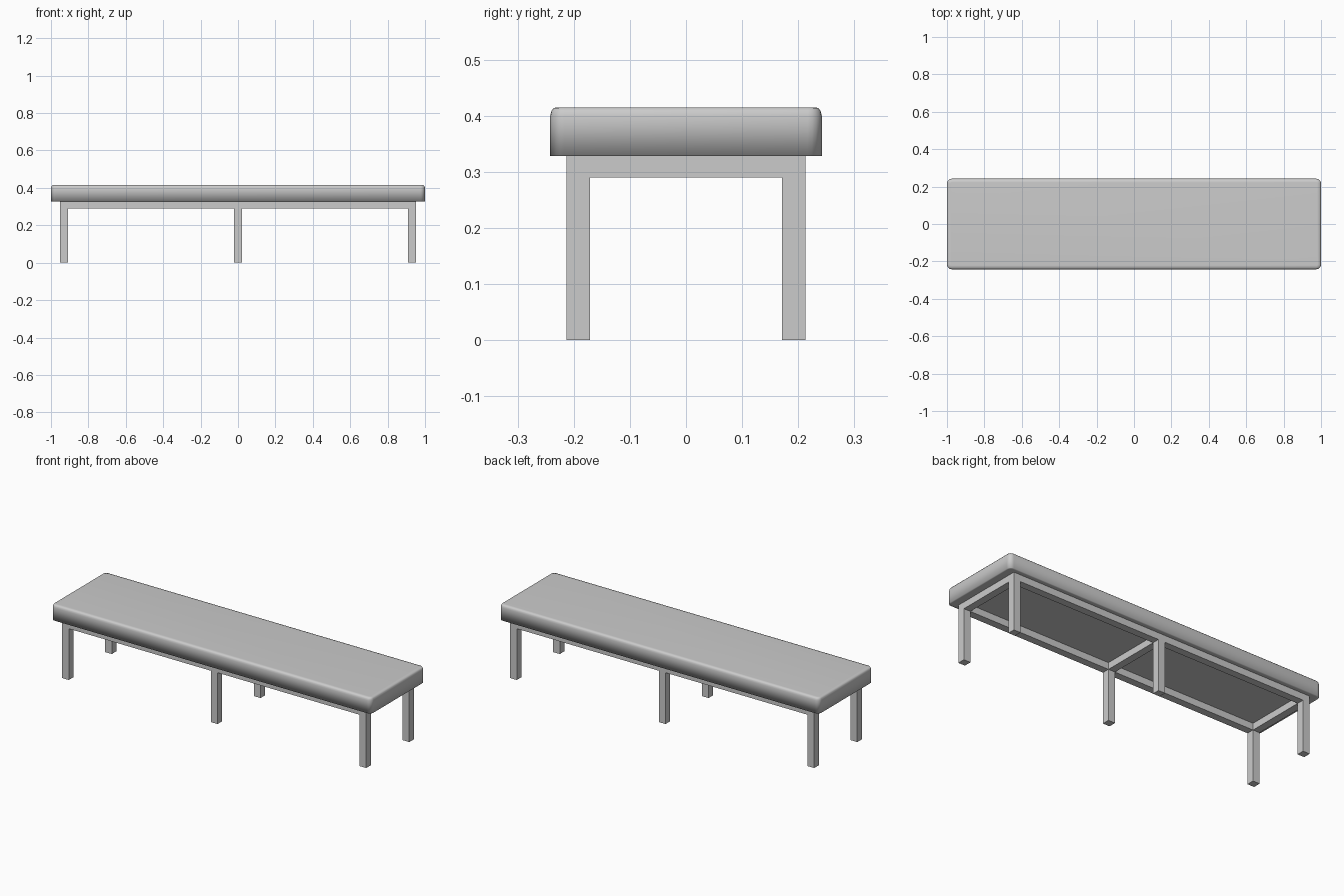
import bpy, bmesh, math

if "Cube" in bpy.data.objects:
    bpy.data.objects.remove(bpy.data.objects["Cube"])


def make_box(name, x0, x1, y0, y1, z0, z1):
    bpy.ops.mesh.primitive_cube_add(size=1, location=((x0 + x1) / 2, (y0 + y1) / 2, (z0 + z1) / 2))
    ob = bpy.context.object
    ob.name = name
    ob.scale = (x1 - x0, y1 - y0, z1 - z0)
    bpy.ops.object.transform_apply(location=False, rotation=False, scale=True)
    return ob


# padded seat: rounded rectangles lofted upward
HX, HY, R = 1.0, 0.242, 0.025
rings = [(0.012, 0.328), (0.0, 0.328), (0.0, 0.400), (0.002, 0.408), (0.006, 0.414), (0.02, 0.415)]
bm = bmesh.new()
loops = []
for inset, z in rings:
    loop = []
    for i, (sx, sy) in enumerate([(1, 1), (-1, 1), (-1, -1), (1, -1)]):
        for k in range(6):
            a = math.radians(90 * i + 18 * k)
            loop.append(bm.verts.new((sx * (HX - R) + (R - inset) * math.cos(a),
                                      sy * (HY - R) + (R - inset) * math.sin(a), z)))
    loops.append(loop)
for lo, up in zip(loops, loops[1:]):
    for i in range(len(lo)):
        j = (i + 1) % len(lo)
        bm.faces.new((lo[i], lo[j], up[j], up[i]))
bm.faces.new(loops[-1])
bm.faces.new(loops[0][::-1])
for f in bm.faces:
    f.smooth = True
mesh = bpy.data.meshes.new("seat")
bm.to_mesh(mesh)
bm.free()
bpy.context.collection.objects.link(bpy.data.objects.new("seat", mesh))

# six legs, cross rails between each pair
T = 0.042
YI, YO = 0.171, 0.213
Z0, Z1 = 0.29, 0.328
centres = {"left": -0.93, "middle": 0.0, "right": 0.93}
for side, cx in centres.items():
    x0, x1 = cx - T / 2, cx + T / 2
    make_box(f"front_{side}_leg", x0, x1, -YO, -YI, 0, Z1)
    make_box(f"back_{side}_leg", x0, x1, YI, YO, 0, Z1)
    make_box(f"{side}_cross_rail", x0, x1, -YI, YI, Z0, Z1)

# long rails between neighbouring legs
for side, s in (("left", -1), ("right", 1)):
    xa, xb = sorted((s * T / 2, s * (0.93 - T / 2)))
    make_box(f"front_{side}_rail", xa, xb, -YO, -YI, Z0, Z1)
    make_box(f"back_{side}_rail", xa, xb, YI, YO, Z0, Z1)
